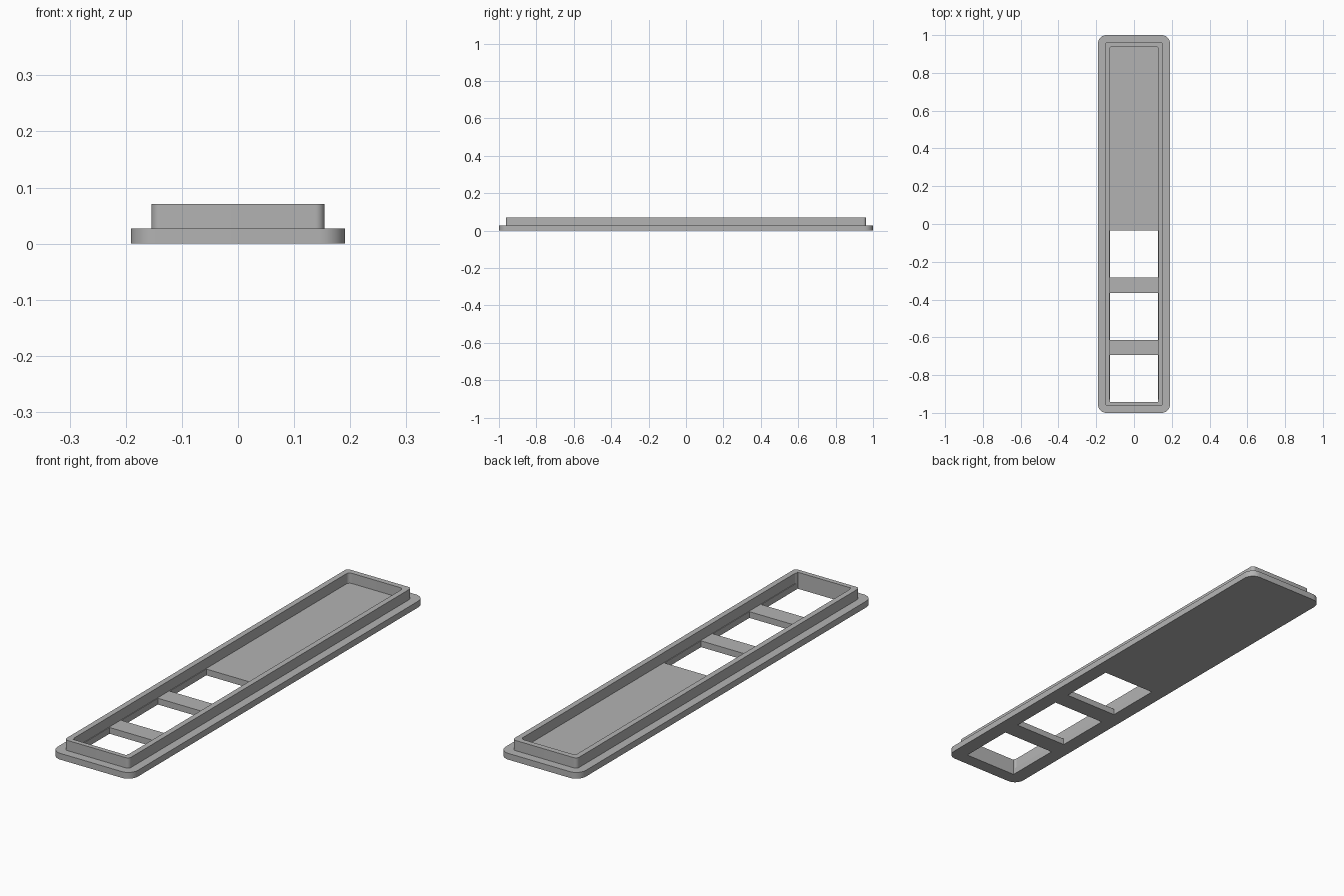
import bpy, bmesh, math

if "Cube" in bpy.data.objects:
    bpy.data.objects.remove(bpy.data.objects["Cube"])

GREY = bpy.data.materials.new("plain grey")
GREY.diffuse_color = (0.45, 0.45, 0.45, 1)
GREY.use_nodes = True
GREY.node_tree.nodes["Principled BSDF"].inputs["Base Color"].default_value = GREY.diffuse_color

BASE_TOP, RIM_TOP = 0.027, 0.071
SEGMENTS = 10


def rounded_loop(bm, hx, hy, r, z):
    """Ring of vertices around a rounded rectangle."""
    verts = []
    for i, (sx, sy) in enumerate([(1, 1), (-1, 1), (-1, -1), (1, -1)]):
        for k in range(SEGMENTS + 1):
            a = math.pi / 2 * (i + k / SEGMENTS)
            verts.append(bm.verts.new((sx * (hx - r) + r * math.cos(a),
                                       sy * (hy - r) + r * math.sin(a), z)))
    return verts


def finish(bm, name):
    bmesh.ops.recalc_face_normals(bm, faces=bm.faces)
    mesh = bpy.data.meshes.new(name)
    bm.to_mesh(mesh)
    bm.free()
    mesh.materials.append(GREY)
    obj = bpy.data.objects.new(name, mesh)
    bpy.context.collection.objects.link(obj)
    return obj


# Tray: flange, raised rim and recessed floor lofted through nested outlines
bm = bmesh.new()
outlines = [
    (0.191, 1.0, 0.045, 0),
    (0.191, 1.0, 0.045, BASE_TOP),
    (0.154, 0.963, 0.016, BASE_TOP),
    (0.154, 0.963, 0.016, RIM_TOP),
    (0.130, 0.939, 0.016, RIM_TOP),
    (0.130, 0.939, 0.016, BASE_TOP),
]
loops = [rounded_loop(bm, *o) for o in outlines]
for a, b in zip(loops, loops[1:]):
    for i in range(len(a)):
        j = (i + 1) % len(a)
        bm.faces.new((a[i], a[j], b[j], b[i]))
bm.faces.new(loops[0])
bm.faces.new(loops[-1])
tray = finish(bm, "tray")

# Three square windows cut through the floor
bm = bmesh.new()
for n in range(3):
    y = -0.159 - 0.3295 * n
    made = bmesh.ops.create_cube(bm, size=1)["verts"]
    for v in made:
        v.co = (v.co.x * 0.254, v.co.y * 0.249 + y, v.co.z * 0.4)
cutter = finish(bm, "window_cutter")
cutter.hide_render = True

cut = tray.modifiers.new("windows", 'BOOLEAN')
cut.operation = 'DIFFERENCE'
cut.solver = 'EXACT'
cut.object = cutter
bpy.context.view_layer.objects.active = tray
tray.select_set(True)
cutter.select_set(False)
bpy.ops.object.modifier_apply(modifier=cut.name)
bpy.data.objects.remove(cutter)

# Smooth rounded corners, crisp edges
bpy.ops.object.shade_smooth_by_angle(angle=math.radians(30))
